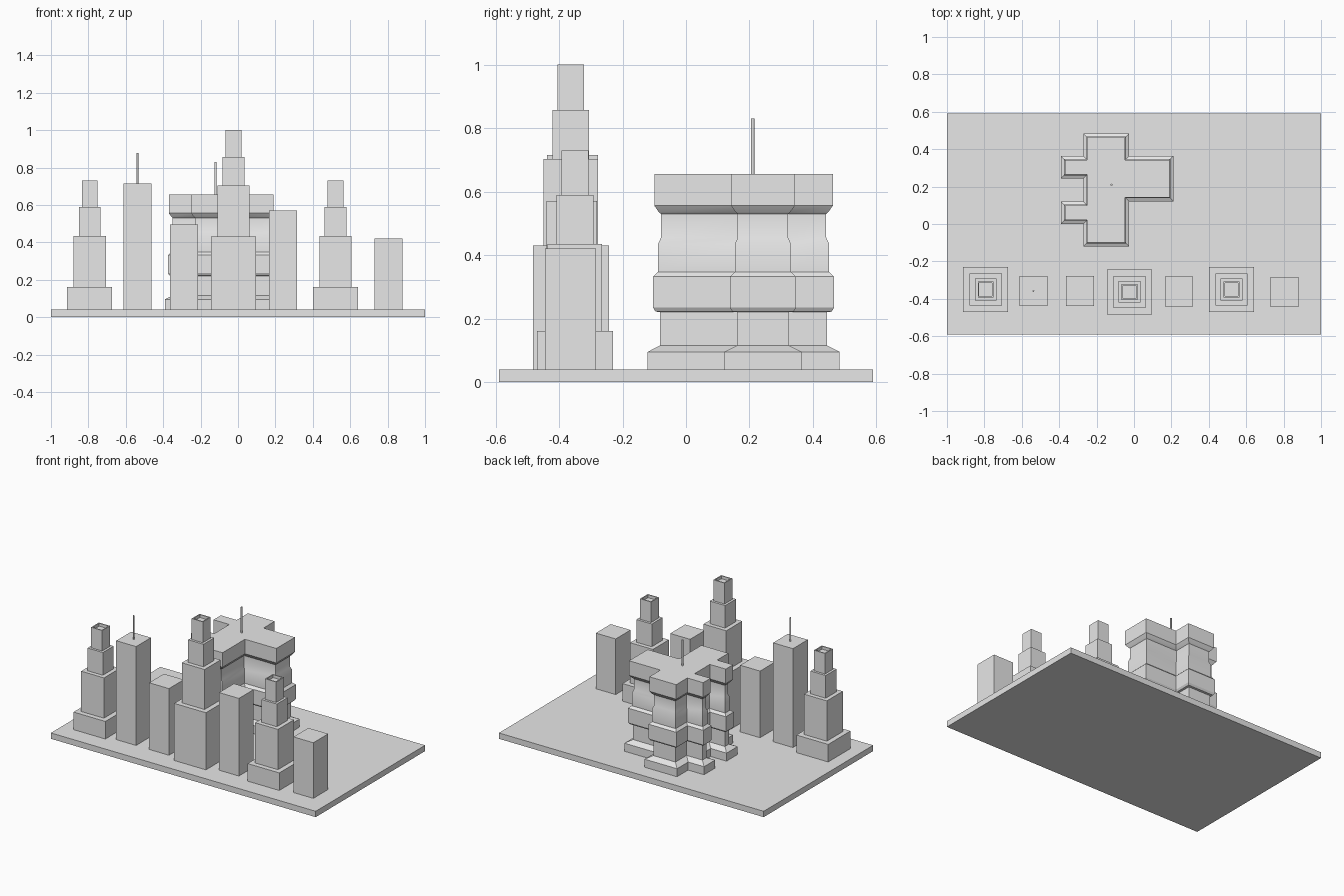
import bpy, bmesh
from mathutils import Vector
from math import radians

cube = bpy.data.objects.get("Cube")
if cube:
    bpy.data.objects.remove(cube, do_unlink=True)

grey = bpy.data.materials.new("plain_grey")
grey.use_nodes = True
grey.diffuse_color = (0.8, 0.8, 0.8, 1)
grey.node_tree.nodes["Principled BSDF"].inputs["Base Color"].default_value = (0.8, 0.8, 0.8, 1)


def grow(outline, d):
    """Move every edge of a counter-clockwise right-angled outline outward by d."""
    pts = [Vector(p) for p in outline]
    out = []
    for i, p in enumerate(pts):
        a = (p - pts[i - 1]).normalized()
        b = (pts[(i + 1) % len(pts)] - p).normalized()
        out.append(p + Vector((a.y + b.y, -a.x - b.x)) * d)
    return out


def loft(name, outline, profile, smooth=False):
    """Stack rings of the outline; profile holds (outward offset, height) pairs."""
    bm = bmesh.new()
    rings = [[bm.verts.new((p.x, p.y, z)) for p in grow(outline, d)] for d, z in profile]
    n = len(outline)
    for low, high in zip(rings, rings[1:]):
        for i in range(n):
            j = (i + 1) % n
            bm.faces.new((low[i], low[j], high[j], high[i]))
    bm.faces.new(rings[0][::-1])
    bm.faces.new(rings[-1])
    mesh = bpy.data.meshes.new(name)
    bm.to_mesh(mesh)
    bm.free()
    mesh.materials.append(grey)
    obj = bpy.data.objects.new(name, mesh)
    bpy.context.collection.objects.link(obj)
    if smooth:
        bpy.ops.object.select_all(action='DESELECT')
        obj.select_set(True)
        bpy.context.view_layer.objects.active = obj
        bpy.ops.object.shade_smooth_by_angle(angle=radians(30))
    return obj


def rect(x, y, hx, hy):
    return [(x - hx, y - hy), (x + hx, y - hy), (x + hx, y + hy), (x - hx, y + hy)]


def antenna(name, x, y, z0, z1, r):
    bpy.ops.mesh.primitive_cylinder_add(vertices=12, radius=r, depth=z1 - z0,
                                        location=(x, y, (z0 + z1) / 2))
    obj = bpy.context.object
    obj.name = name
    obj.data.materials.append(grey)


GROUND = 0.04

# Base slab
loft("base_slab", rect(0, 0, 1, 0.59), [(0, 0), (0, GROUND)])


# Stepped towers, each with a shallow recess inside a thin rim on top
def stepped_tower(name, x, y, heights):
    profile, z = [], GROUND
    halves = (0.12, 0.086, 0.058, 0.042)
    for half, top in zip(halves, heights):
        profile += [(half - halves[0], z), (half - halves[0], top)]
        z = top
    rim = halves[-1] - halves[0] - 0.007
    profile += [(rim, z), (rim, z - 0.02)]
    loft(name, rect(x, y, halves[0], halves[0]), profile)


side_heights = (0.16, 0.435, 0.59, 0.73)
stepped_tower("stepped_tower_right", -0.793, -0.35, side_heights)
stepped_tower("stepped_tower_middle", -0.024, -0.363, (0.43, 0.703, 0.857, 1.0))
stepped_tower("stepped_tower_left", 0.521, -0.35, side_heights)

# Plain block towers
for name, x, y, top in (("antenna_tower", -0.538, -0.358, 0.715),
                        ("block_tower_right", -0.289, -0.359, 0.495),
                        ("block_tower_middle", 0.24, -0.36, 0.57),
                        ("block_tower_left", 0.805, -0.364, 0.42)):
    loft(name, rect(x, y, 0.075, 0.08), [(0, GROUND), (0, top)])
antenna("tower_antenna", -0.538, -0.358, 0.71, 0.877, 0.005)

# Cross-shaped building: roof plan, counter-clockwise from the front arm
plan = [(-0.25, -0.1), (-0.047, -0.1), (-0.047, 0.142), (0.19, 0.142),
        (0.19, 0.343), (-0.047, 0.343), (-0.047, 0.463), (-0.25, 0.463),
        (-0.25, 0.343), (-0.37, 0.343), (-0.37, 0.264), (-0.25, 0.264),
        (-0.25, 0.1), (-0.37, 0.1), (-0.37, 0.022), (-0.25, 0.022)]
# plinth, waist, middle band, tapering neck, crown
loft("cross_building", plan, [
    (0.021, GROUND), (0.021, 0.095), (-0.018, 0.115), (-0.018, 0.22),
    (-0.004, 0.222), (0.004, 0.235), (0.004, 0.332), (-0.012, 0.347),
    (-0.012, 0.435), (-0.021, 0.455), (-0.021, 0.53), (-0.014, 0.536),
    (0, 0.556), (0, 0.655)], smooth=True)
antenna("building_antenna", -0.12, 0.21, 0.65, 0.83, 0.0055)
